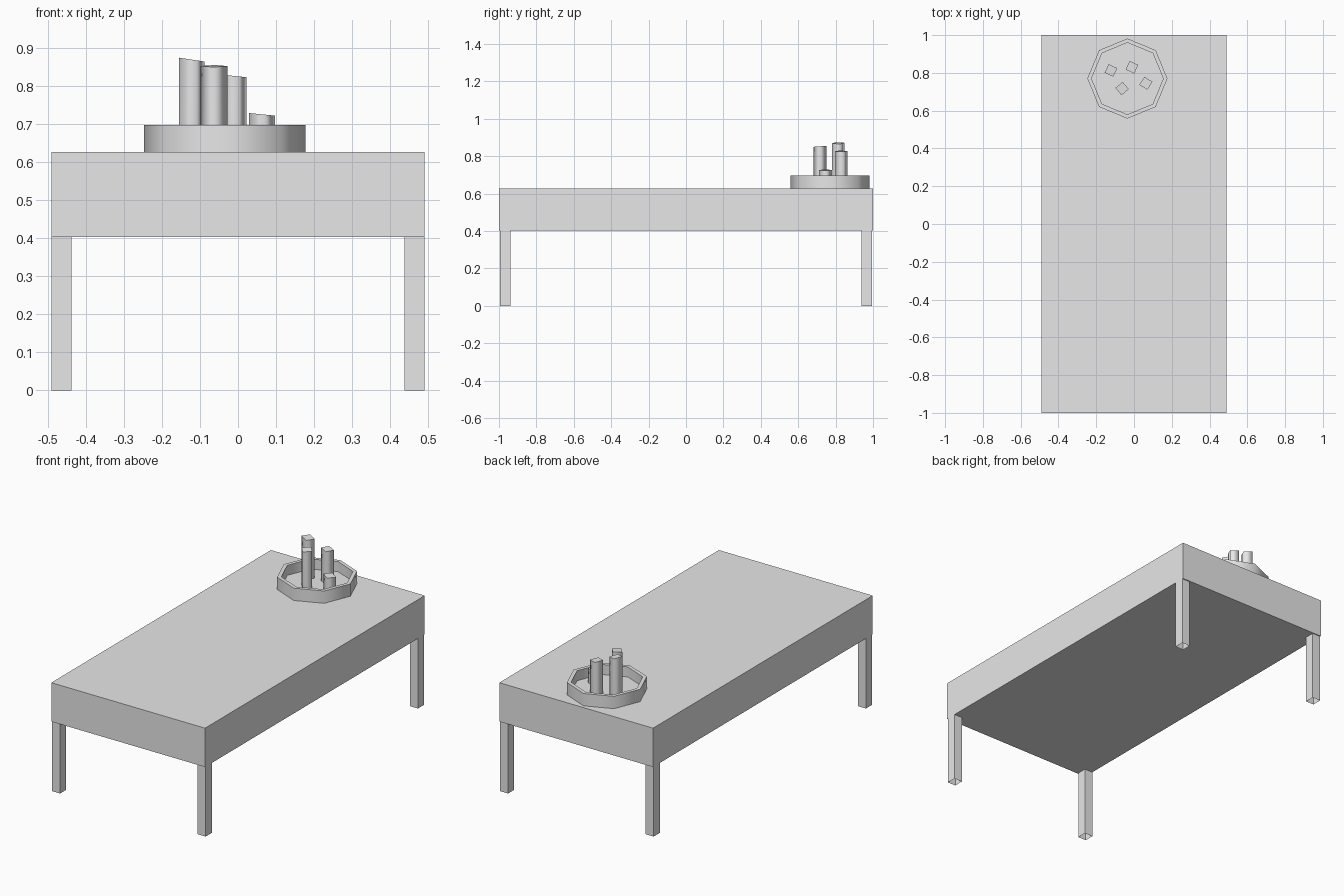
import bpy, bmesh, math
from mathutils import Matrix, Vector

if "Cube" in bpy.data.objects:
    bpy.data.objects.remove(bpy.data.objects["Cube"])

grey = bpy.data.materials.new("light_grey")
grey.use_nodes = True
grey.diffuse_color = (0.8, 0.8, 0.8, 1)
grey.node_tree.nodes["Principled BSDF"].inputs["Base Color"].default_value = (0.8, 0.8, 0.8, 1)


def finish(name, bm, smooth_angle=None):
    """Turn a bmesh into a named, coloured object."""
    bmesh.ops.recalc_face_normals(bm, faces=bm.faces)
    mesh = bpy.data.meshes.new(name)
    bm.to_mesh(mesh)
    bm.free()
    mesh.materials.append(grey)
    obj = bpy.data.objects.new(name, mesh)
    bpy.context.collection.objects.link(obj)
    if smooth_angle:
        bpy.ops.object.select_all(action="DESELECT")
        obj.select_set(True)
        bpy.context.view_layer.objects.active = obj
        bpy.ops.object.shade_smooth_by_angle(angle=math.radians(smooth_angle))
    return obj


def box(size, centre, turn=0):
    bm = bmesh.new()
    matrix = (Matrix.Translation(centre) @ Matrix.Rotation(math.radians(turn), 4, "Z")
              @ Matrix.Diagonal((*size, 1)))
    bmesh.ops.create_cube(bm, size=1, matrix=matrix)
    return bm


# Table slab
BOTTOM, TOP = 0.403, 0.627
finish("table_top", box((0.98, 2, TOP - BOTTOM), (0, 0, (TOP + BOTTOM) / 2)))

# Four corner legs, open at the foot
for side, x in (("left", 0.464), ("right", -0.464)):
    for end, y in (("front", -0.966), ("back", 0.966)):
        bm = box((0.052, 0.056, BOTTOM), (x, y, BOTTOM / 2))
        feet = [f for f in bm.faces if f.calc_center_median().z < 0.01]
        bmesh.ops.delete(bm, geom=feet, context="FACES_ONLY")
        finish(f"{end}_{side}_leg", bm)

# Eight-sided tray with a thin rim and a sunken floor
RIM, FLOOR = 0.698, 0.64
bm = bmesh.new()
rings = []
for radius, z in ((0.212, TOP), (0.212, RIM), (0.19, RIM), (0.19, FLOOR)):
    rings.append([bm.verts.new((-0.035 + radius * math.cos(i * math.pi / 4),
                                0.77 + radius * math.sin(i * math.pi / 4), z))
                  for i in range(8)])
for low, high in zip(rings, rings[1:]):
    for i in range(8):
        j = (i + 1) % 8
        bm.faces.new((low[i], low[j], high[j], high[i]))
bm.faces.new(rings[0])
bm.faces.new(rings[-1])
finish("tray", bm, 60)

# Square candles with slanted tops: x, y, height of top, turn, slope
candles = {
    "tall_candle": (-0.122, 0.813, 0.87, -25, (-0.15, 0)),
    "front_candle": (-0.063, 0.717, 0.853, 40, (0, 0.08)),
    "back_candle": (-0.011, 0.83, 0.827, -25, (-0.1, 0)),
    "short_candle": (0.063, 0.745, 0.726, -32, (-0.1, 0)),
}
for name, (x, y, top, turn, slope) in candles.items():
    bm = box((0.05, 0.05, top - FLOOR), (x, y, (top + FLOOR) / 2), turn)
    for v in bm.verts:
        if v.co.z > (top + FLOOR) / 2:
            v.co.z += Vector(slope).dot(Vector((v.co.x - x, v.co.y - y)))
    # Round the shading around the sides, keep the end faces crisp
    for f in bm.faces:
        f.smooth = True
    for e in bm.edges:
        e.smooth = abs(e.verts[0].co.z - e.verts[1].co.z) > 0.03
    finish(name, bm)
